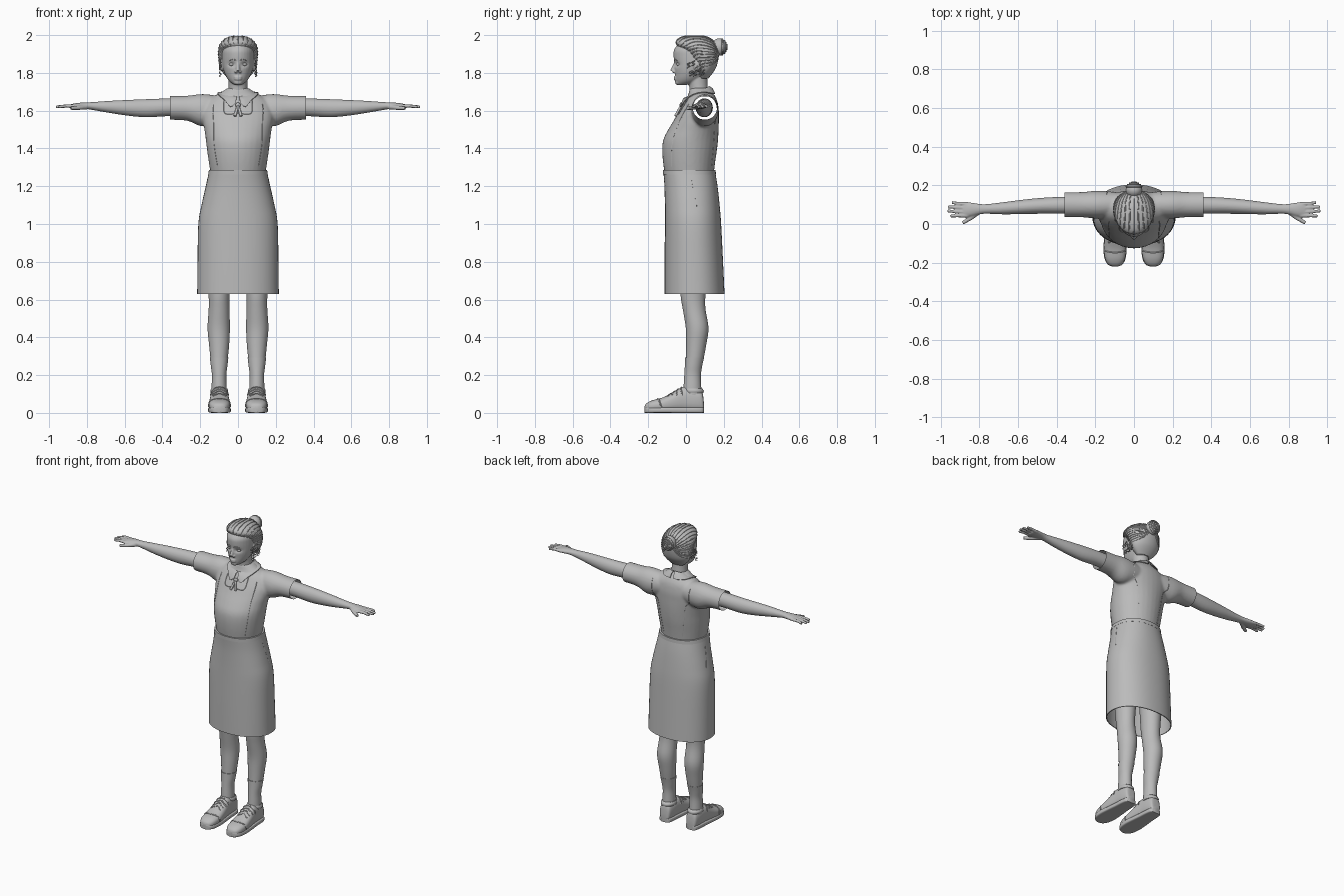
import bpy, bmesh, math, random
from mathutils import Vector, Matrix
from mathutils.bvhtree import BVHTree

random.seed(4)
cube = bpy.data.objects.get("Cube")
if cube:
    bpy.data.objects.remove(cube)

GREY = (0.5, 0.5, 0.5, 1)
grey = bpy.data.materials.new("plain grey")
grey.use_nodes = True
grey.diffuse_color = GREY
shader = next(n for n in grey.node_tree.nodes if n.type == 'BSDF_PRINCIPLED')
shader.inputs["Base Color"].default_value = GREY


def finish(obj, angle=50):
    """Assign the material and smooth shading with sharp edges kept."""
    mesh = obj.data
    mesh.materials.clear()
    mesh.materials.append(grey)
    mesh.polygons.foreach_set("material_index", [0] * len(mesh.polygons))
    mesh.polygons.foreach_set("use_smooth", [True] * len(mesh.polygons))
    mesh.set_sharp_from_angle(angle=math.radians(angle))
    return obj


def from_bmesh(name, bm):
    mesh = bpy.data.meshes.new(name)
    bmesh.ops.recalc_face_normals(bm, faces=bm.faces)
    bm.to_mesh(mesh)
    bm.free()
    obj = bpy.data.objects.new(name, mesh)
    bpy.context.collection.objects.link(obj)
    return finish(obj)


def evaluated_mesh(obj):
    graph = bpy.context.evaluated_depsgraph_get()
    return bpy.data.meshes.new_from_object(obj.evaluated_get(graph))


def modify(obj, kind, **settings):
    """Add a modifier and apply it at once."""
    mod = obj.modifiers.new(kind.lower(), kind)
    for key, value in settings.items():
        setattr(mod, key, value)
    mesh = evaluated_mesh(obj)
    obj.modifiers.clear()
    obj.data = mesh
    return finish(obj)


def mirror(obj):
    return modify(obj, 'MIRROR', use_mirror_merge=False)


def merge(name, parts):
    bm = bmesh.new()
    for part in parts:
        bm.from_mesh(part.data)
        bpy.data.objects.remove(part)
    return from_bmesh(name, bm)


def blend(name, parts, voxel, rounds):
    """Fuse closed parts into one soft skin."""
    obj = merge(name, parts)
    modify(obj, 'REMESH', mode='VOXEL', voxel_size=voxel)
    return modify(obj, 'SMOOTH', factor=0.5, iterations=rounds)


def resample(rings, steps):
    """Catmull-Rom interpolation between control rings."""
    out = []
    for i in range(len(rings) - 1):
        a, b, c, d = (rings[min(max(i + k, 0), len(rings) - 1)] for k in (-1, 0, 1, 2))
        for s in range(steps):
            t = s / steps
            out.append([q + t * (r - p) / 2 + t * t * (2 * p - 5 * q + 4 * r - e) / 2
                        + t ** 3 * (3 * (q - r) + e - p) / 2
                        for p, q, r, e in zip(a, b, c, d)])
    return out + [list(rings[-1])]


def loft(name, rings, axis='Z', power=2, sides=32, caps=True, steps=4):
    """Skin rings (along, centre a, centre b, radius a, radius b)."""
    bm, loops = bmesh.new(), []
    for t, ca, cb, ra, rb in resample(rings, steps):
        loop = []
        for i in range(sides):
            c, s = math.cos(i * math.tau / sides), math.sin(i * math.tau / sides)
            a = ca + ra * math.copysign(abs(c) ** (2 / power), c)
            b = cb + rb * math.copysign(abs(s) ** (2 / power), s)
            loop.append(bm.verts.new({'X': (t, a, b), 'Y': (a, t, b), 'Z': (a, b, t)}[axis]))
        loops.append(loop)
    for low, high in zip(loops, loops[1:]):
        for i in range(sides):
            j = (i + 1) % sides
            bm.faces.new((low[i], low[j], high[j], high[i]))
    if caps:
        bm.faces.new(loops[0])
        bm.faces.new(loops[-1])
    return from_bmesh(name, bm)


def body(*rows):
    """Rows of (height, half width, front, back) as centred rings."""
    return [(z, 0, (f + b) / 2, w, (b - f) / 2) for z, w, f, b in rows]


def ball(name, centre, radii):
    bm = bmesh.new()
    bmesh.ops.create_uvsphere(bm, u_segments=24, v_segments=16, radius=1,
                              matrix=Matrix.Translation(centre) @ Matrix.Diagonal((*radii, 1)))
    return from_bmesh(name, bm)


def tube(name, paths, radius, taper=1.0, detail=2):
    """Round capped tubes along point paths."""
    curve = bpy.data.curves.new(name, 'CURVE')
    curve.dimensions, curve.bevel_depth = '3D', radius
    curve.bevel_resolution, curve.use_fill_caps = detail, True
    for path in paths:
        spline = curve.splines.new('POLY')
        spline.points.add(len(path) - 1)
        for i, (point, co) in enumerate(zip(spline.points, path)):
            point.co = (*co, 1)
            point.radius = 1 + (taper - 1) * i / (len(path) - 1)
    rig = bpy.data.objects.new(name, curve)
    bpy.context.collection.objects.link(rig)
    mesh = evaluated_mesh(rig)
    bpy.data.objects.remove(rig)
    obj = bpy.data.objects.new(name, mesh)
    bpy.context.collection.objects.link(obj)
    return finish(obj)


def snapper(obj):
    tree = BVHTree.FromPolygons([v.co for v in obj.data.vertices],
                                [p.vertices for p in obj.data.polygons])

    def snap(point, lift=0.0):
        place, normal, _, _ = tree.find_nearest(Vector(point))
        return place + normal * lift
    return snap


def trace(snap, points):
    return [snap(p) for p in resample(points, 10)]


# Blouse with short open sleeves
torso = loft("torso", body(
    (1.25, .142, -.11, .145), (1.33, .155, -.122, .155), (1.4, .165, -.126, .165),
    (1.45, .171, -.119, .17), (1.5, .178, -.094, .173), (1.55, .188, -.064, .174),
    (1.6, .19, -.036, .174), (1.65, .165, -.006, .166), (1.68, .12, .01, .152),
    (1.7, .085, .016, .137), (1.72, .056, .02, .122)))
sleeve = mirror(loft("sleeve", [
    (.05, .1, 1.61, .06, .06), (.18, .1, 1.602, .072, .086),
    (.27, .1, 1.613, .065, .066), (.38, .1, 1.615, .065, .063)], 'X'))
blouse = blend("blouse", [torso, sleeve], .008, 5)
bm = bmesh.new()
bm.from_mesh(blouse.data)
for side in (-1, 1):
    bmesh.ops.bisect_plane(bm, geom=bm.verts[:] + bm.edges[:] + bm.faces[:], clear_outer=True,
                           plane_co=(side * .36, 0, 0), plane_no=(side, 0, 0))
bm.to_mesh(blouse.data)
bm.free()
on_blouse = snapper(blouse)
seams = [trace(on_blouse, p) for s in (-1, 1) for p in (
    [(s * .15, -.02, 1.66), (s * .15, -.07, 1.54), (s * .13, -.1, 1.3)],
    [(s * .14, .16, 1.66), (s * .13, .2, 1.54), (s * .1, .2, 1.3)],
    [(s * .08, -.01, 1.68), (s * .075, -.06, 1.6), (0, -.07, 1.6)])]
tube("blouse_seams", seams, .0015, detail=0)

# Skirt and waistband
skirt = loft("skirt", body(
    (.63, .216, -.113, .204), (.8, .214, -.113, .196), (1, .21, -.112, .186),
    (1.1, .193, -.112, .178), (1.2, .17, -.114, .167), (1.28, .153, -.12, .154)),
    power=2.2, sides=48, caps=False)
pockets = [trace(snapper(skirt), [(s * .2, .03, 1.25), (s * .2, .04, 1.18), (s * .22, .06, 1.1)])
           for s in (-1, 1)]
tube("pocket_seams", pockets, .0015, detail=0)
modify(skirt, 'SOLIDIFY', thickness=.005)
loft("waistband", body((1.262, .158, -.122, .158), (1.286, .154, -.123, .157)),
     power=2.2, sides=48, steps=1)

# Collar: a folded band with two points, then the small tie
bm = bmesh.new()
for s in (-1, 1):
    rows = []
    for i in range(17):
        t = math.pi * i / 16
        front = (1 + math.cos(t)) / 2
        x, y = math.sin(t), -math.cos(t)
        top = Vector((s * (.004 + .056 * x), .066 + .058 * y, 1.728 - .055 * front))
        point = math.exp(-((t - .35) / .3) ** 2)
        low = Vector((s * (.012 + .082 * x), .068 + .085 * y - .03 * point,
                      1.69 - .04 * front - .025 * point))
        rows.append([bm.verts.new(top), bm.verts.new((top + low) / 2 + Vector((0, 0, .008))),
                     bm.verts.new(on_blouse(low, .007))])
    for a, b in zip(rows, rows[1:]):
        for k in (0, 1):
            bm.faces.new((a[k], b[k], b[k + 1], a[k + 1]))
modify(from_bmesh("collar", bm), 'SOLIDIFY', thickness=.005, offset=0)
knot = on_blouse((0, -.05, 1.645), .006)
ball("tie_knot", knot, (.014, .009, .013))
tube("tie_ends", [[knot, on_blouse((s * .018, -.08, 1.585), .004)] for s in (-1, 1)], .006, 1.3)

# Arms with hands, fingers and thumb
arm = loft("arm_core", [
    (.22, .098, 1.615, .044, .05), (.36, .097, 1.618, .044, .047),
    (.48, .094, 1.613, .041, .048), (.58, .088, 1.615, .037, .042),
    (.68, .081, 1.62, .031, .032), (.76, .078, 1.624, .025, .022),
    (.8, .077, 1.626, .027, .018), (.85, .075, 1.625, .037, .016),
    (.885, .074, 1.623, .038, .011)], 'X')
tips = [(.942, .112), (.962, .09), (.964, .067), (.95, .041)]
fingers = tube("fingers", [[(.86, .103 - .02 * i, 1.624), (.91, .106 - .021 * i, 1.625), (x, y, 1.62)]
                           for i, (x, y) in enumerate(tips)], .0105, .75)
thumb = tube("thumb", [[(.8, .065, 1.62), (.845, .03, 1.615), (.886, .006, 1.613)]], .014, .7)
mirror(blend("arms", [arm, fingers, thumb], .0045, 3))

# Legs, socks and shoes
mirror(loft("legs", [
    (.28, .1, .046, .045, .046), (.36, .1, .054, .053, .053), (.45, .102, .059, .059, .06),
    (.55, .1, .043, .055, .06), (.63, .1, .037, .056, .066), (.8, .1, .04, .068, .075),
    (1, .1, .04, .08, .085)]))
mirror(loft("socks", [
    (.05, .1, .035, .04, .05), (.13, .1, .034, .04, .047), (.2, .1, .035, .038, .044),
    (.25, .1, .04, .044, .046), (.293, .1, .046, .049, .05)]))
upper = [(.095, .045, .022), (.085, .11, .036), (.05, .125, .043), (.0, .135, .046),
         (-.03, .128, .049), (-.08, .098, .054), (-.13, .075, .057), (-.18, .062, .051),
         (-.21, .046, .034), (-.219, .03, .012)]
shoe = loft("shoes", [(y, .098, h / 2 + .004, w, h / 2) for y, h, w in upper], 'Y', power=2.5)
on_shoe = snapper(shoe)
laces = [trace(on_shoe, [(.062, y, .09), (.098, y - .01, .15), (.134, y, .09)])
         for y in (-.02, -.045, -.07, -.095)]
laces.append(trace(on_shoe, [(.04, -.13, .03), (.098, -.155, .1), (.156, -.13, .03)]))
mirror(tube("shoe_laces", laces, .004, detail=1))
mirror(shoe)
mirror(loft("soles", [(y, .098, .015, w + .003, .015) for y, h, w in upper], 'Y', power=5))
mirror(loft("shoe_collars", [(.105, .099, .04, .044, .052), (.118, .099, .04, .047, .054),
                             (.13, .099, .036, .042, .048)]))

# Head and neck with face features
skull = loft("skull", body(
    (1.736, .018, -.045, .0), (1.75, .04, -.054, .06), (1.77, .057, -.057, .09),
    (1.8, .072, -.059, .12), (1.83, .08, -.062, .14), (1.86, .084, -.063, .15),
    (1.89, .085, -.066, .155), (1.92, .083, -.064, .15), (1.95, .07, -.044, .13),
    (1.97, .05, -.02, .1)))
neck = loft("neck", body((1.675, .056, .02, .125), (1.72, .05, .018, .116),
                         (1.78, .05, .01, .112), (1.82, .055, .02, .11)))
nose = tube("nose", [[(0, -.057, 1.855), (0, -.066, 1.83), (0, -.072, 1.81)]], .007, 1.7)
features = [ball("nostril", (s * .011, -.063, 1.806), (.008, .011, .007)) for s in (-1, 1)]
features += [ball("ear", (s * .086, .06, 1.84), (.01, .02, .032)) for s in (-1, 1)]
features += [ball("lip", (0, -.055, z), (.021, .01, .006)) for z in (1.767, 1.777)]
features.append(ball("chin", (0, -.038, 1.75), (.025, .02, .015)))
head = blend("head", [skull, neck, nose] + features, .0045, 3)
for v in head.data.vertices:
    if v.co.y < 0:
        d = ((abs(v.co.x) - .033) / .02) ** 2 + ((v.co.z - 1.845) / .013) ** 2
        v.co.y += .011 * math.exp(-d)
mirror(ball("eyes", (.033, -.038, 1.845), (.014, .012, .009)))
on_head = snapper(head)
mirror(tube("eyebrows", [trace(on_head, [(.014, -.08, 1.862), (.033, -.08, 1.869), (.054, -.06, 1.862)])],
            .0025, .5))

# Swept-back hair, strands, bun and loose curls
hair = loft("hair", body(
    (1.77, .05, .07, .118), (1.8, .08, .052, .142), (1.83, .096, .037, .16),
    (1.87, .103, .018, .171), (1.91, .105, -.012, .175), (1.94, .101, -.046, .167),
    (1.965, .087, -.053, .15), (1.985, .062, -.034, .124), (1.996, .03, .002, .09)), sides=40)
on_hair = snapper(hair)
strands = []
for i in range(25):
    a = math.pi * (i / 24 - .5) * 1.35
    x, z = .11 * math.sin(a), 1.85 + .105 * math.cos(a)
    strands.append(trace(on_hair, [(x, -.06 + .1 * abs(a) / 2, z), (x * 1.1, .06, z + .03),
                                   (x * .6, .17, 1.93 + (z - 1.93) * .5), (0, .18, 1.93)]))
tube("hair_strands", strands, .0035, .7, detail=1)
ball("bun", (0, .176, 1.937), (.043, .04, .046))
coils = []
for r in (.012, .022, .032, .04):
    depth = .177 + .04 * math.sqrt(max(0, 1 - (r / .0435) ** 2))
    coils.append([(r * math.cos(t), depth, 1.937 + r * 1.07 * math.sin(t))
                  for t in (math.tau * k / 20 for k in range(21))])
tube("bun_coils", coils, .004, detail=1)
curls = []
for i in range(22):
    s = -1 if i % 2 else 1
    y, z, r = random.uniform(.01, .09), random.uniform(1.8, 1.885), random.uniform(.006, .011)
    x = .094 - max(0, .84 - z) * .3
    curls.append([(s * (x + r * .6 * math.sin(k * .9)), y + r * math.cos(k * .9), z - k * .0025)
                  for k in range(12)])
tube("loose_curls", curls, .0035, .5, detail=1)
